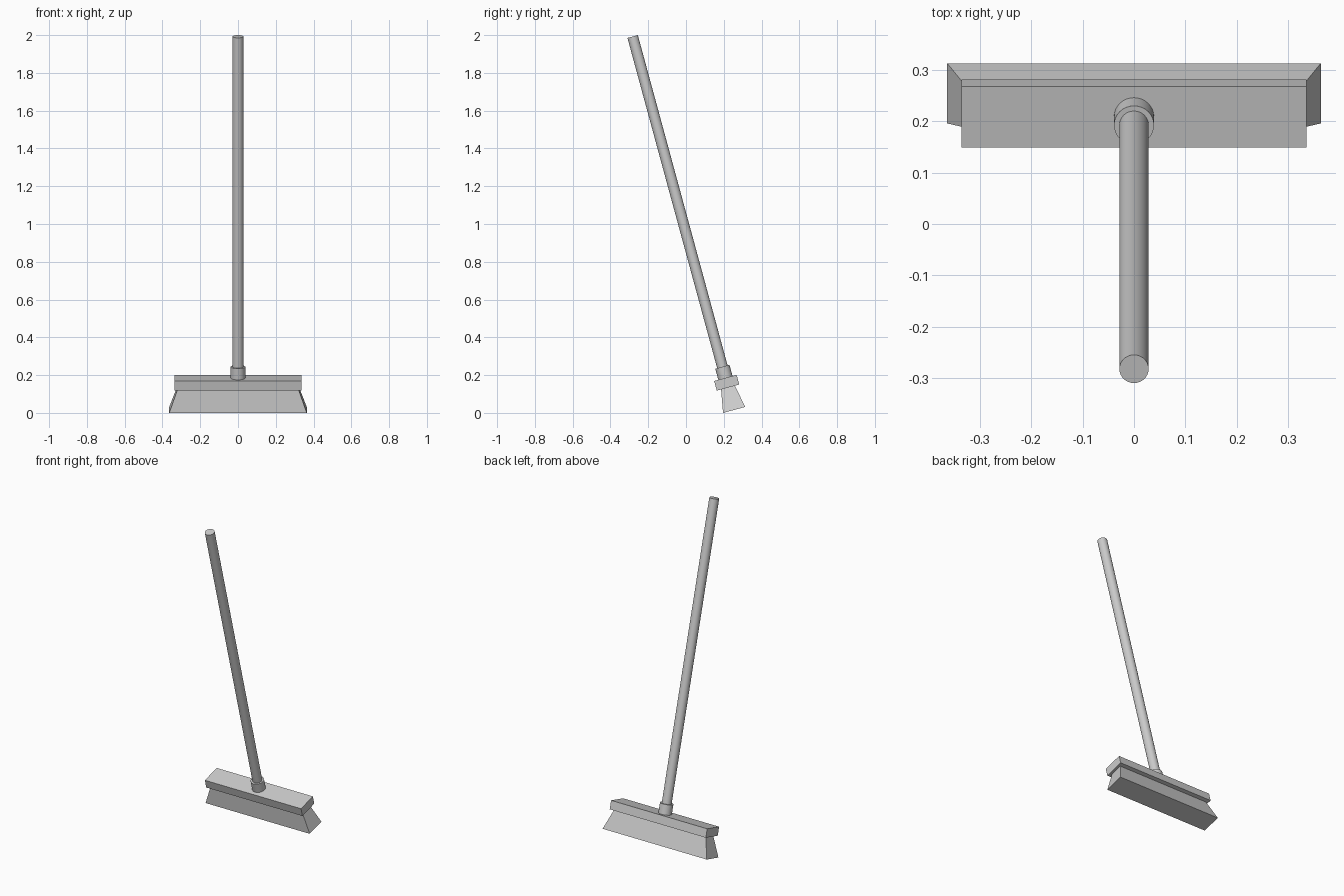
import bpy, bmesh, math
from mathutils import Matrix

if "Cube" in bpy.data.objects:
    bpy.data.objects.remove(bpy.data.objects["Cube"])

# Everything is built along a tilted axis: local z = 0 is the handle's top end
TILT = Matrix.Translation((0, -0.2825, 1.9926)) @ Matrix.Rotation(math.radians(15.2), 4, 'X')


def finish(name, bm):
    bmesh.ops.recalc_face_normals(bm, faces=bm.faces)
    bm.transform(TILT)
    mesh = bpy.data.meshes.new(name)
    bm.to_mesh(mesh)
    bm.free()
    obj = bpy.data.objects.new(name, mesh)
    bpy.context.collection.objects.link(obj)
    return obj


def rod(name, radius, z_top, z_bottom):
    bm = bmesh.new()
    bmesh.ops.create_cone(bm, cap_ends=True, segments=32, radius1=radius, radius2=radius,
                          depth=z_top - z_bottom,
                          matrix=Matrix.Translation((0, 0, (z_top + z_bottom) / 2)))
    obj = finish(name, bm)
    bpy.ops.object.select_all(action='DESELECT')
    obj.select_set(True)
    bpy.context.view_layer.objects.active = obj
    bpy.ops.object.shade_smooth_by_angle(angle=math.radians(30))


def tapered_box(name, top, bottom, z_top, z_bottom):
    # top and bottom are (half width, half depth)
    bm = bmesh.new()
    bmesh.ops.create_cube(bm, size=2)
    for v in bm.verts:
        half = top if v.co.z > 0 else bottom
        v.co = (v.co.x * half[0], v.co.y * half[1], z_top if v.co.z > 0 else z_bottom)
    finish(name, bm)


# Handle and the socket it sits in
rod("handle", 0.0285, 0, -1.87)
rod("handle_socket", 0.039, -1.812, -1.88)

# Broom head and flared bristles
tapered_box("head_block", (0.336, 0.0616), (0.336, 0.0616), -1.873, -1.926)
tapered_box("bristles", (0.32, 0.038), (0.364, 0.0607), -1.926, -2.0486)
